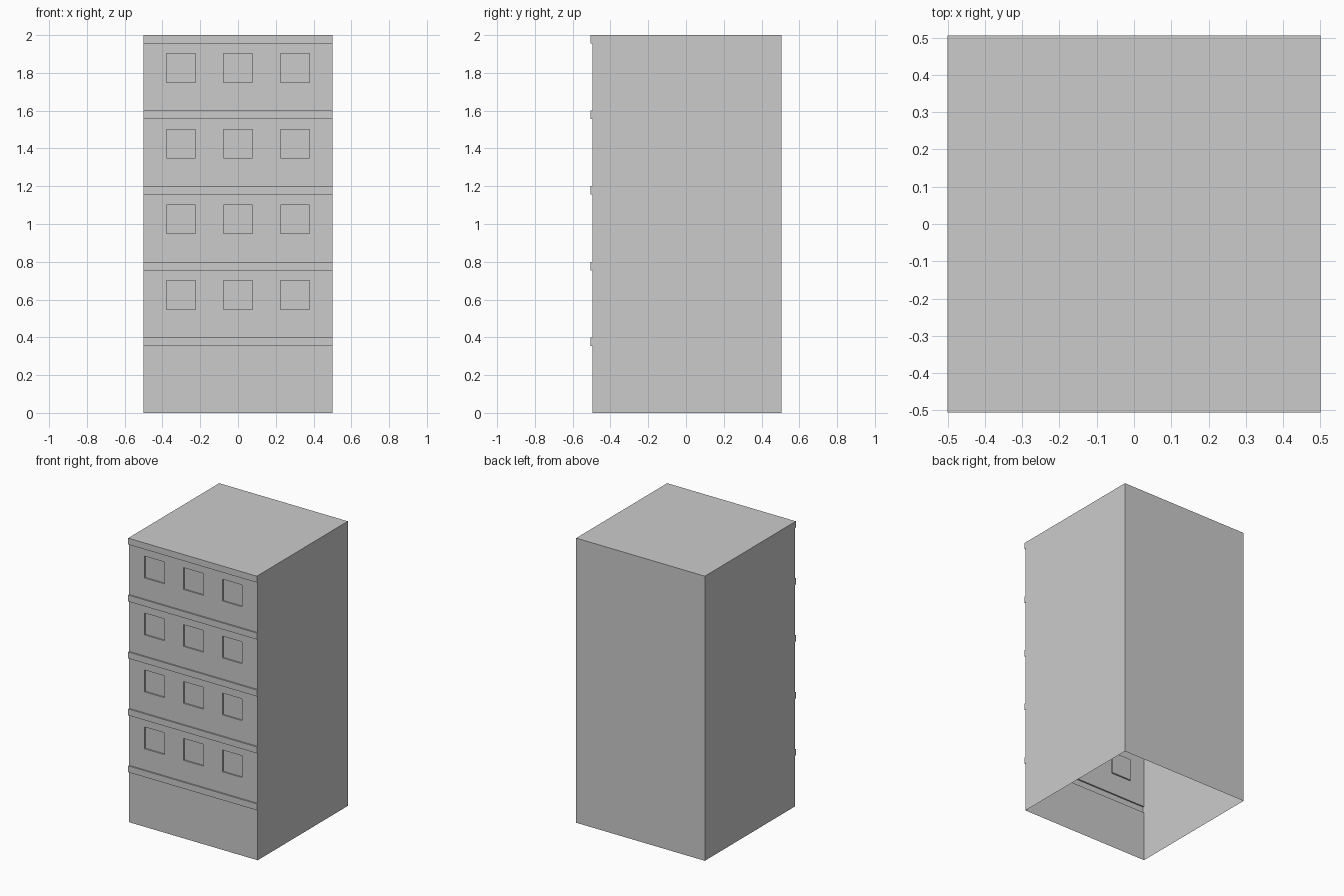
import bpy, bmesh
from mathutils import Vector, Matrix

if "Cube" in bpy.data.objects:
    bpy.data.objects.remove(bpy.data.objects["Cube"])

DEPTH = 0.01
FRONT = -0.495
LEDGE_H = 0.045
WINDOW = 0.153
floors = [0.4 * i for i in range(1, 6)]                       # top of each ledge
columns = [-0.302, 0.0, 0.302]                                # window centres in x
rows = [0.4 * i + 0.225 for i in range(1, 5)]                 # window centres in z

# open-bottomed shell
bm = bmesh.new()
bmesh.ops.create_cube(bm, size=1, matrix=Matrix.Translation((0, 0.005, 1)) @ Matrix.Diagonal((1, 1, 2, 1)))
bottom = [f for f in bm.faces if f.normal.z < -0.9]
bmesh.ops.delete(bm, geom=bottom, context='FACES_ONLY')


def front_faces(test):
    bm.normal_update()
    return [f for f in bm.faces if f.normal.y < -0.9 and test(f.calc_center_median())]


def cut(co, normal):
    faces = front_faces(lambda c: True)
    edges = {e for f in faces for e in f.edges}
    verts = {v for f in faces for v in f.verts}
    bmesh.ops.bisect_plane(bm, geom=faces + list(edges) + list(verts), dist=1e-5,
                           plane_co=co, plane_no=normal)


def push(faces, offset):
    res = bmesh.ops.extrude_face_region(bm, geom=faces)
    verts = [g for g in res['geom'] if isinstance(g, bmesh.types.BMVert)]
    bmesh.ops.translate(bm, verts=verts, vec=Vector((0, offset, 0)))
    left = [f for f in faces if f.is_valid]
    if left:
        bmesh.ops.delete(bm, geom=left, context='FACES')


# grid cuts on the front wall
for z in floors:
    for h in (z - LEDGE_H, z):
        if h < 1.99:
            cut((0, 0, h), (0, 0, 1))
for z in rows:
    for s in (-0.5, 0.5):
        cut((0, 0, z + s * WINDOW), (0, 0, 1))
for x in columns:
    for s in (-0.5, 0.5):
        cut((x + s * WINDOW, 0, 0), (1, 0, 0))

# recessed windows
for z in rows:
    for x in columns:
        push(front_faces(lambda c: abs(c.x - x) < 0.05 and abs(c.z - z) < 0.05), DEPTH)

# projecting floor ledges
for z in floors:
    push(front_faces(lambda c: z - LEDGE_H < c.z < z), -DEPTH)

mesh = bpy.data.meshes.new("building")
bm.normal_update()
bm.to_mesh(mesh)
bm.free()
building = bpy.data.objects.new("building", mesh)
bpy.context.collection.objects.link(building)
